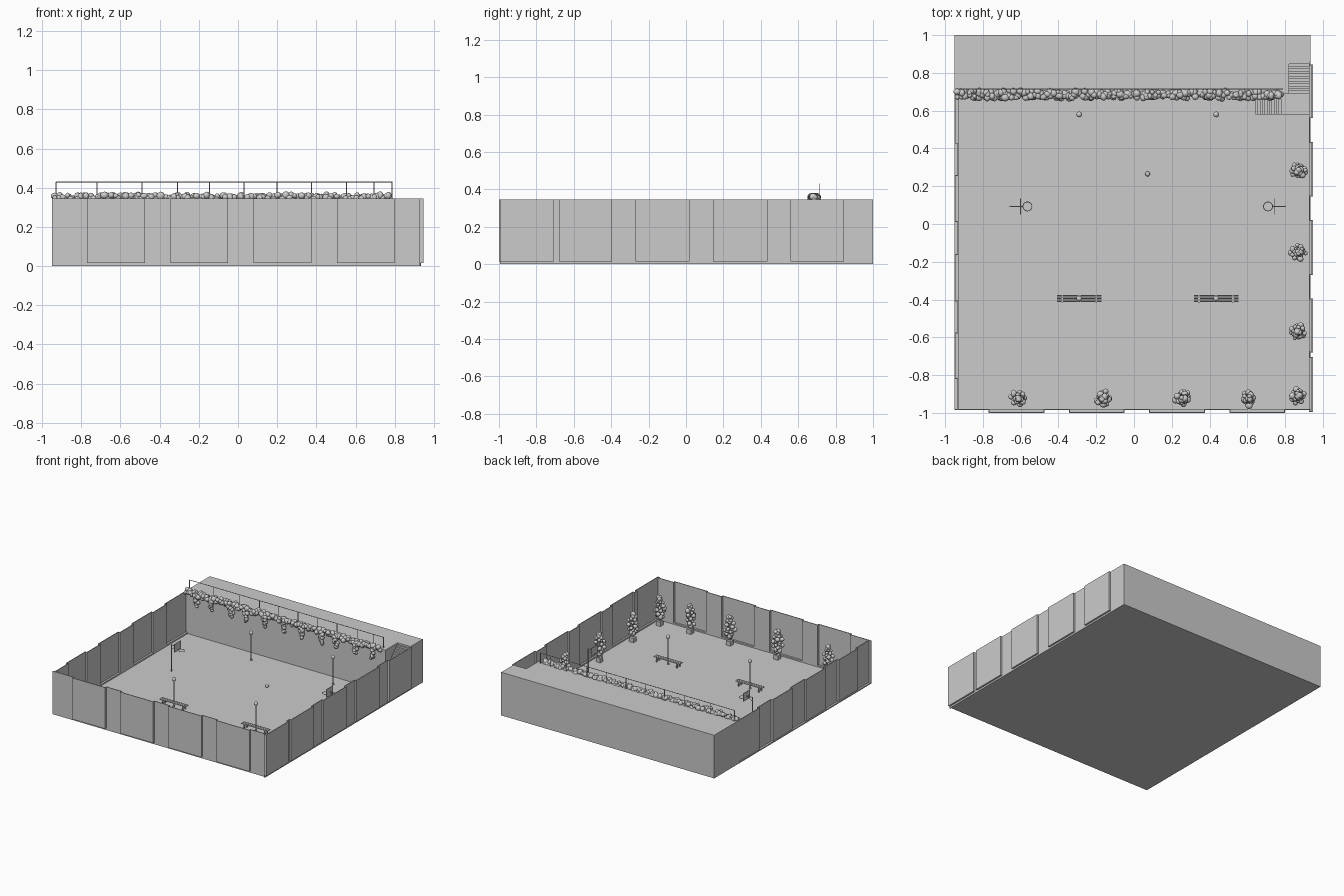
import bpy, bmesh, math, random
from mathutils import Vector, Matrix

if "Cube" in bpy.data.objects:
    bpy.data.objects.remove(bpy.data.objects["Cube"])

random.seed(4)
TOP, FLOOR = 0.345, 0.01


def finish(name, bm, smooth=False):
    me = bpy.data.meshes.new(name)
    bm.to_mesh(me)
    bm.free()
    if smooth:
        for p in me.polygons:
            p.use_smooth = True
    ob = bpy.data.objects.new(name, me)
    bpy.context.collection.objects.link(ob)
    return ob


def box(bm, x0, x1, y0, y1, z0, z1):
    c = Vector(((x0 + x1) / 2, (y0 + y1) / 2, (z0 + z1) / 2))
    s = Matrix.Diagonal((abs(x1 - x0), abs(y1 - y0), abs(z1 - z0), 1))
    bmesh.ops.create_cube(bm, size=1, matrix=Matrix.Translation(c) @ s)


def rod(bm, a, b, r, n=8):
    a, b = Vector(a), Vector(b)
    d = b - a
    m = Matrix.Translation((a + b) / 2) @ d.to_track_quat('Z', 'Y').to_matrix().to_4x4()
    bmesh.ops.create_cone(bm, cap_ends=True, segments=n, radius1=r, radius2=r,
                          depth=d.length, matrix=m)


def blob(bm, x, y, z, r, sub=2):
    s = [random.uniform(0.85, 1.15) for _ in range(3)]
    m = Matrix.Translation((x, y, z)) @ Matrix.Diagonal((*s, 1))
    bmesh.ops.create_icosphere(bm, subdivisions=sub, radius=r, matrix=m)


def panel_wall(name, a0, a1, base, out, panels, along_x):
    """Thin wall whose panels step outward from the base plane to the out plane."""
    bm = bmesh.new()
    sgn = 1 if out > base else -1
    t = 0.006 * sgn

    def put(u0, u1, v0, v1, z0, z1):
        if along_x:
            box(bm, u0, u1, v0, v1, z0, z1)
        else:
            box(bm, v0, v1, u0, u1, z0, z1)
    u = a0
    for p0, p1 in panels:
        if p0 > u:
            put(u, p0, base - t, base, 0, TOP)
        put(p0, p1, base - t, base, 0, 0.02)          # kerb below panel
        put(p0, p1, base - t, out, 0.015, 0.021)      # panel bottom ledge
        put(p0, p1, out - t, out, 0.02, TOP)          # panel face
        for q, w in ((p0, 0.005), (p1, -0.005)):      # returns
            put(q, q + w, base - t, out, 0.02, TOP)
        u = p1
    if u < a1:
        put(u, a1, base - t, base, 0, TOP)
    return finish(name, bm)


# floor slab
bm = bmesh.new()
box(bm, -0.95, 0.935, -0.985, 1.0, 0, FLOOR)
finish("floor", bm)

# perimeter walls
panel_wall("front_wall", -0.95, 0.935, -0.985, -1.0,
           [(-0.77, -0.475), (-0.345, -0.05), (0.08, 0.375), (0.505, 0.80)], True)
panel_wall("right_wall", -0.985, 1.0, 0.933, 0.947,
           [(-0.995, -0.705), (-0.68, -0.395), (-0.27, 0.02), (0.145, 0.435), (0.56, 0.845)], False)
panel_wall("left_wall", -0.985, 0.70, -0.935, -0.95,
           [(-0.82, -0.575), (-0.41, -0.16), (0.01, 0.26), (0.425, 0.70)], False)

# raised terrace with a stairwell notch
bm = bmesh.new()
box(bm, -0.95, 0.82, 0.69, 1.0, 0, TOP)
box(bm, 0.82, 0.935, 0.86, 1.0, 0, TOP)
finish("terrace", bm)

# two-flight staircase with landing
bm = bmesh.new()
N, MID = 13, 0.175
box(bm, 0.79, 0.93, 0.58, 0.69, 0, MID)
for i in range(N):
    f0, f1 = i / N, (i + 1) / N
    box(bm, 0.63 + 0.16 * f0, 0.63 + 0.16 * f1, 0.58, 0.69, 0, MID * f1)
    box(bm, 0.82, 0.93, 0.69 + 0.17 * f0, 0.69 + 0.17 * f1, 0, MID + (TOP - MID) * f1)
finish("stairs", bm)

# terrace railing
bm = bmesh.new()
rod(bm, (-0.93, 0.715, 0.43), (0.79, 0.715, 0.43), 0.0025)
for x in (-0.93, -0.72, -0.49, -0.31, -0.145, 0.03, 0.2, 0.375, 0.555, 0.695, 0.787):
    rod(bm, (x, 0.715, TOP), (x, 0.715, 0.43), 0.0025)
finish("railing", bm)

# hedge along the terrace edge with trailing clumps
bm = bmesh.new()
x = -0.93
while x < 0.78:
    for _ in range(3):
        blob(bm, x + random.uniform(-0.01, 0.01), 0.685 + random.uniform(-0.018, 0.018),
             0.348 + random.uniform(-0.012, 0.014), random.uniform(0.013, 0.02))
    x += 0.017
for k in range(11):
    cx = -0.86 + 0.16 * k + random.uniform(-0.03, 0.03)
    for j in range(9):
        f = j / 8
        blob(bm, cx + random.uniform(-0.022, 0.022) * (1 - 0.6 * f), 0.674 + random.uniform(-0.008, 0.006),
             0.335 - 0.075 * f, 0.017 - 0.004 * f)
finish("hedge", bm, True)

# potted shrubs along the right and front walls
SHRUBS = [(0.87, 0.28), (0.87, -0.15), (0.87, -0.57), (0.87, -0.91),
          (0.61, -0.925), (0.26, -0.925), (-0.16, -0.925), (-0.61, -0.925)]
for i, (px, py) in enumerate(SHRUBS):
    bm = bmesh.new()
    box(bm, px - 0.019, px + 0.019, py - 0.019, py + 0.019, FLOOR, 0.045)
    rod(bm, (px, py, 0.04), (px, py, 0.2), 0.004)
    finish("planter_%d" % (i + 1), bm)
    bm = bmesh.new()
    for j in range(34):
        f = j / 33
        spread = 0.012 + 0.026 * math.sin(math.pi * min(1, f * 1.15))
        a = j * 2.4 + i
        r = spread * random.uniform(0.3, 1.15)
        blob(bm, px + r * math.cos(a), py + r * math.sin(a), 0.06 + 0.175 * f,
             random.uniform(0.011, 0.018))
    finish("shrub_%d" % (i + 1), bm, True)

# lamp posts
for i, (lx, ly) in enumerate([(-0.29, 0.58), (0.435, 0.58), (-0.29, -0.395), (0.435, -0.395)]):
    bm = bmesh.new()
    rod(bm, (lx, ly, FLOOR), (lx, ly, 0.22), 0.0035, 12)
    rod(bm, (lx, ly, FLOOR), (lx, ly, 0.016), 0.009, 12)
    finish("lamp_post_%d" % (i + 1), bm)
    bm = bmesh.new()
    bmesh.ops.create_uvsphere(bm, u_segments=24, v_segments=16, radius=0.015,
                              matrix=Matrix.Translation((lx, ly, 0.23)))
    finish("lamp_globe_%d" % (i + 1), bm, True)

# slatted benches around the front lamps
for i, bx in enumerate((-0.29, 0.435)):
    bm = bmesh.new()
    for k in range(5):
        y = -0.411 + 0.008 * k
        box(bm, bx - 0.117, bx + 0.117, y - 0.003, y + 0.003, 0.044, 0.049)
    for s in (-0.09, 0.09):
        box(bm, bx + s - 0.005, bx + s + 0.005, -0.415, -0.375, 0.038, 0.044)
        for y in (-0.411, -0.379):
            box(bm, bx + s - 0.004, bx + s + 0.004, y - 0.004, y + 0.004, FLOOR, 0.04)
    finish("bench_%d" % (i + 1), bm)

# basketball hoops, mirrored about the court centre
CX, HY = 0.0725, 0.093
for name, s in (("left", -1), ("right", 1)):
    bm = bmesh.new()
    pole = CX + s * 0.7275
    board = CX + s * 0.673
    rod(bm, (pole, HY, FLOOR), (pole, HY, 0.225), 0.004, 10)
    rod(bm, (pole, HY, 0.222), (board, HY, 0.222), 0.003)
    rod(bm, (pole, HY, 0.19), (board, HY, 0.222), 0.002)
    box(bm, board - 0.002, board + 0.002, HY - 0.043, HY + 0.043, 0.19, 0.255)
    rod(bm, (board, HY, 0.2), (CX + s * 0.66, HY, 0.2), 0.002)
    finish("hoop_stand_" + name, bm)
    bpy.ops.mesh.primitive_torus_add(location=(CX + s * 0.637, HY, 0.2), major_radius=0.024,
                                     minor_radius=0.002, major_segments=24, minor_segments=6)
    bpy.context.object.name = "hoop_ring_" + name

# ball
bm = bmesh.new()
bmesh.ops.create_uvsphere(bm, u_segments=20, v_segments=12, radius=0.013,
                          matrix=Matrix.Translation((0.072, 0.265, FLOOR + 0.013)))
finish("ball", bm, True)
